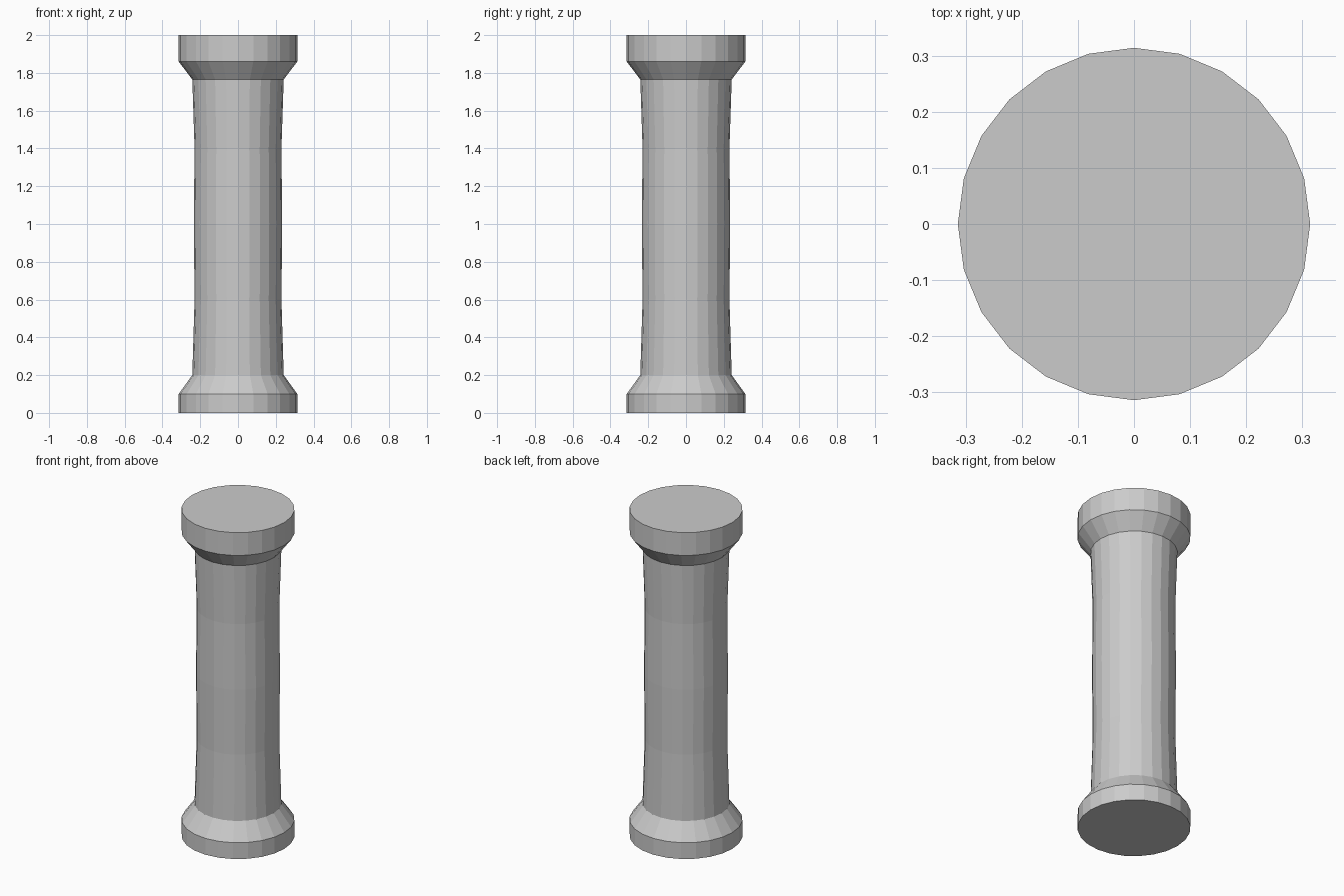
import bpy
import bmesh
from math import cos, sin, tau

if "Cube" in bpy.data.objects:
    bpy.data.objects.remove(bpy.data.objects["Cube"])

SIDES = 24

# Column profile as (radius, height), from floor to top
PROFILE = [
    (0.314, 0.00), (0.314, 0.10),                   # base
    (0.242, 0.20), (0.230, 0.60), (0.234, 1.00),    # shaft
    (0.230, 1.40), (0.242, 1.765),
    (0.314, 1.86), (0.314, 2.00),                   # capital
]


def lathe(name, profile, sides):
    """Turn a profile around z into a closed, flat-faced solid."""
    bm = bmesh.new()
    rings = [[bm.verts.new((r * cos(tau * i / sides), r * sin(tau * i / sides), z))
              for i in range(sides)] for r, z in profile]
    for low, high in zip(rings, rings[1:]):
        for i in range(sides):
            j = (i + 1) % sides
            bm.faces.new((low[i], low[j], high[j], high[i]))
    bm.faces.new(rings[0][::-1])
    bm.faces.new(rings[-1])
    mesh = bpy.data.meshes.new(name)
    bm.to_mesh(mesh)
    bm.free()
    obj = bpy.data.objects.new(name, mesh)
    bpy.context.collection.objects.link(obj)
    return obj


# One continuous column: base, gently bulging shaft and capital
lathe("column", PROFILE, SIDES)
